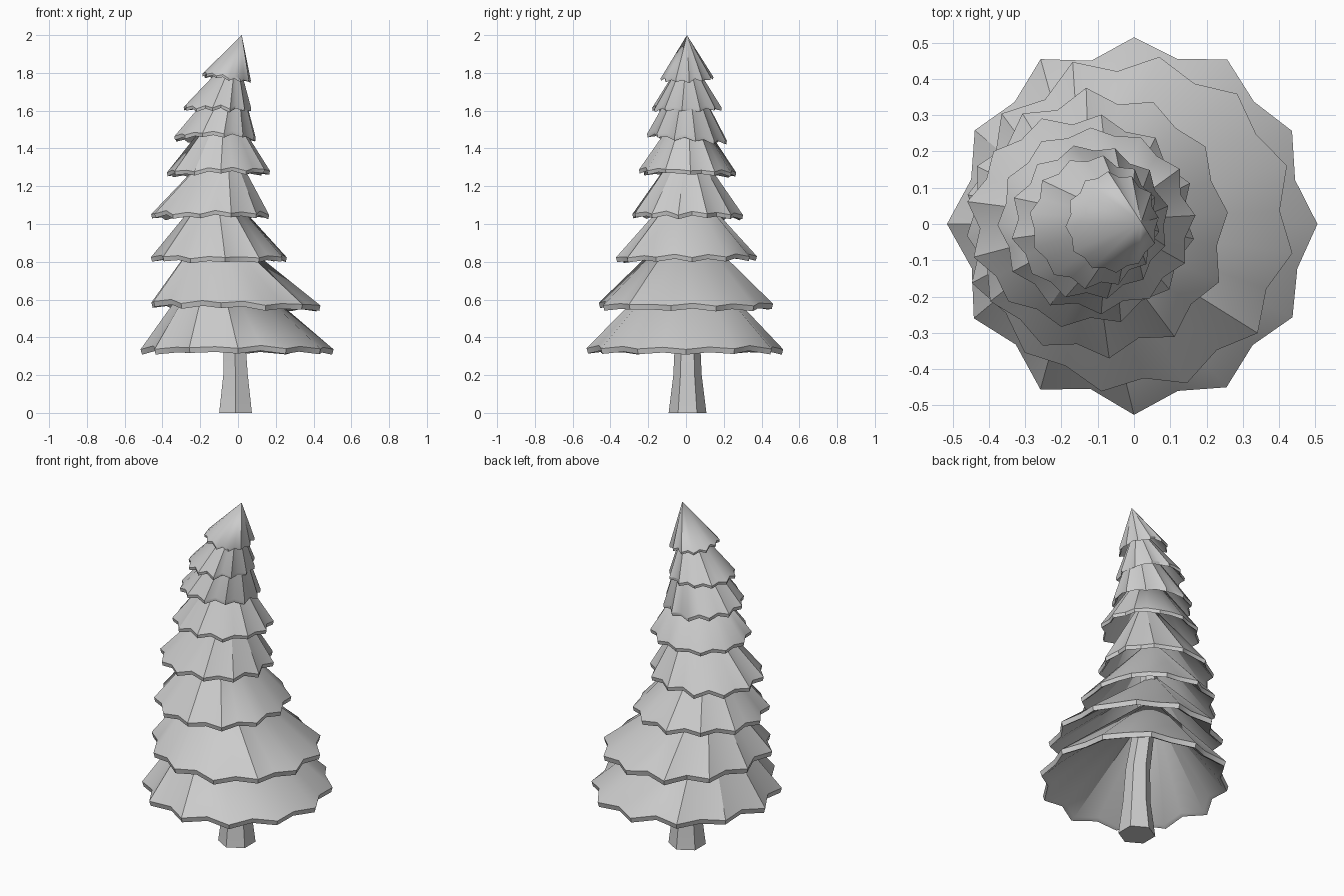
import bpy, bmesh, math, random

if "Cube" in bpy.data.objects:
    bpy.data.objects.remove(bpy.data.objects["Cube"])

random.seed(4)


def finish(name, bm, angle):
    bmesh.ops.recalc_face_normals(bm, faces=bm.faces)
    me = bpy.data.meshes.new(name)
    bm.to_mesh(me)
    bm.free()
    ob = bpy.data.objects.new(name, me)
    bpy.context.collection.objects.link(ob)
    bpy.ops.object.select_all(action='DESELECT')
    ob.select_set(True)
    bpy.context.view_layer.objects.active = ob
    bpy.ops.object.shade_smooth_by_angle(angle=math.radians(angle))
    return ob


def bridge(bm, a, b):
    n = len(a)
    for i in range(n):
        bm.faces.new((a[i], a[(i + 1) % n], b[(i + 1) % n], b[i]))


def fan(bm, ring, tip):
    for i in range(len(ring)):
        bm.faces.new((ring[i], ring[(i + 1) % len(ring)], tip))


# Bough tier: hollow cone shell with twelve ragged points around the rim
def tier(name, cx, rx, cy, ry, z, apex, phase, tilt_x, tilt_y, lip):
    bm = bmesh.new()
    outer, lower, inner = [], [], []
    n = 24
    for i in range(n):
        tip = i % 2 == 0
        a = math.radians(phase) + 2 * math.pi * i / n
        k = (1 if tip else 0.905) + random.uniform(-0.015, 0.015)
        dx, dy = rx * k * math.cos(a), ry * k * math.sin(a)
        h = z + tilt_x * dx + tilt_y * dy
        h += (-0.004 if tip else 0.008) + random.uniform(-0.006, 0.006)
        outer.append(bm.verts.new((cx + dx, cy + dy, h)))
        lower.append(bm.verts.new((cx + dx * 0.985, cy + dy * 0.985, h - lip)))
        inner.append(bm.verts.new((cx + dx * 0.94, cy + dy * 0.94, h - lip * 0.6)))
    bridge(bm, outer, lower)
    bridge(bm, lower, inner)
    fan(bm, outer, bm.verts.new((apex[0], cy, apex[1])))
    fan(bm, inner, bm.verts.new((apex[0], cy, apex[1] - lip * 1.3)))
    return finish(name, bm, 35)


# centre x, radius x, centre y, radius y, rim z, (apex x, z), phase, tilts, lip
tiers = [
    (0.00, 0.51, 0.00, 0.52, 0.345, (-0.13, 0.88), 0, 0.0, 0.0, 0.028),
    (-0.01, 0.46, 0.00, 0.47, 0.58, (-0.14, 1.03), -10, -0.02, 0.0, 0.028),
    (-0.10, 0.365, 0.00, 0.375, 0.83, (-0.12, 1.24), 5, 0.0, 0.02, 0.024),
    (-0.145, 0.315, 0.01, 0.295, 1.055, (-0.06, 1.47), -10, 0.0, -0.02, 0.022),
    (-0.105, 0.275, 0.01, 0.26, 1.28, (-0.07, 1.66), 3, 0.02, -0.03, 0.02),
    (-0.12, 0.22, 0.005, 0.215, 1.465, (-0.01, 1.85), 12, 0.0, -0.10, 0.02),
    (-0.11, 0.18, 0.005, 0.185, 1.617, (-0.01, 1.91), -8, -0.02, 0.0, 0.016),
    (-0.06, 0.13, 0.005, 0.14, 1.78, (0.02, 2.0), 5, -0.11, 0.0, 0.013),
]
for i, t in enumerate(tiers):
    tier("bough_tier_%d" % (i + 1), *t)

# Trunk: six-sided, tapering and gently bent
bm = bmesh.new()
rings = []
for z, cx, r in [(0, -0.013, 0.1), (0.2, -0.013, 0.075), (0.4, -0.02, 0.066),
                 (0.9, -0.10, 0.05), (1.35, -0.08, 0.035), (1.75, -0.02, 0.015)]:
    rings.append([bm.verts.new((cx + r * math.cos(a), 0.008 + r * math.sin(a), z))
                  for a in [math.radians(30 + 60 * i) for i in range(6)]])
for a, b in zip(rings, rings[1:]):
    bridge(bm, a, b)
bm.faces.new(rings[0])
bm.faces.new(rings[-1])
finish("trunk", bm, 25)
